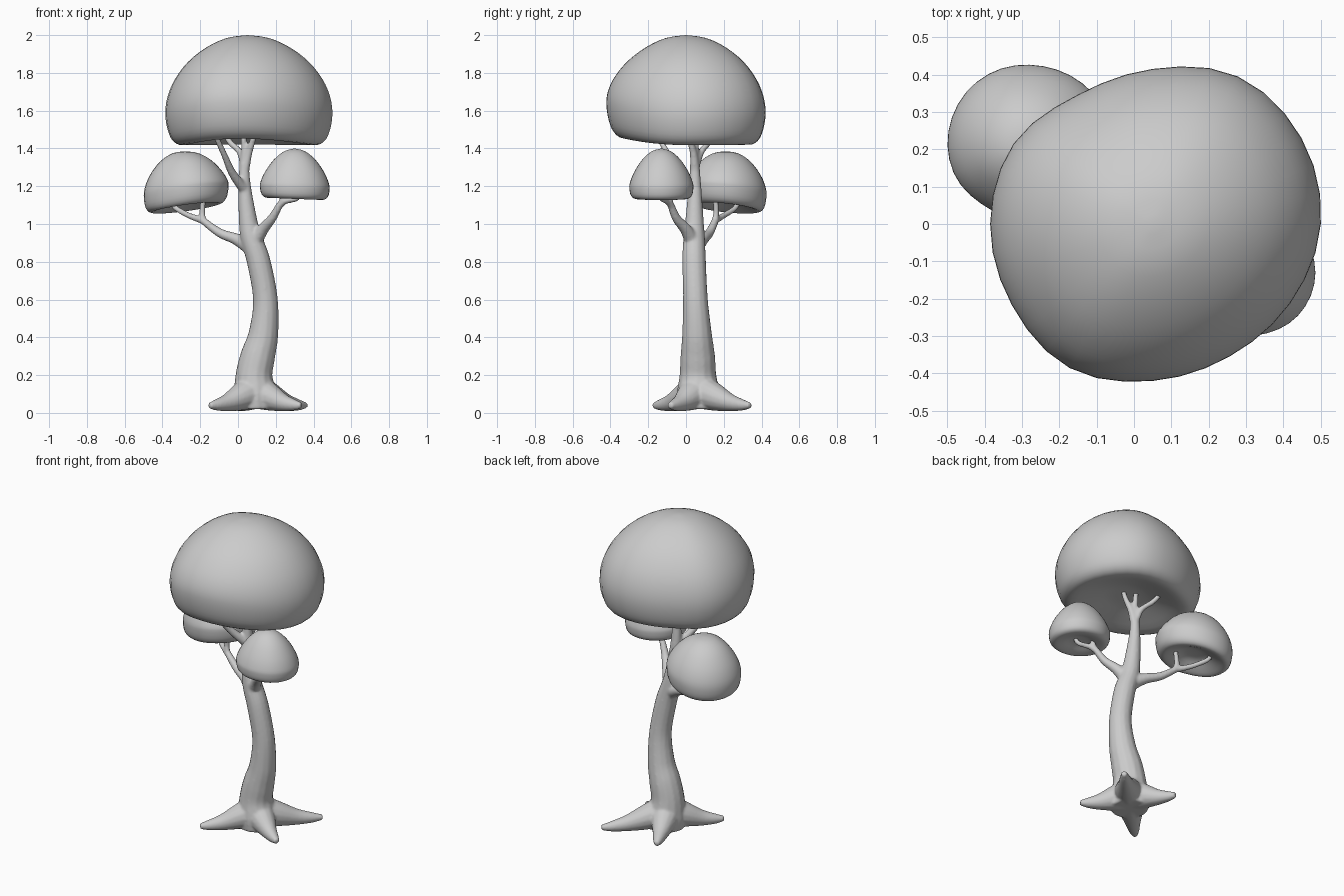
import bpy, bmesh, math
from mathutils import Vector

if "Cube" in bpy.data.objects:
    bpy.data.objects.remove(bpy.data.objects["Cube"])


def spline(pts, steps, closed=False):
    """Catmull-Rom sampling of tuples of any length."""
    n, out = len(pts), []
    get = (lambda i: pts[i % n]) if closed else (lambda i: pts[max(0, min(n - 1, i))])
    for i in range(n if closed else n - 1):
        a, b, c, d = (get(i + k) for k in (-1, 0, 1, 2))
        for s in range(steps):
            t = s / steps
            out.append(tuple(0.5 * (2 * q + (r - p) * t + (2 * p - 5 * q + 4 * r - w) * t * t
                             + (3 * q - p - 3 * r + w) * t ** 3) for p, q, r, w in zip(a, b, c, d)))
    return out if closed else out + [tuple(pts[-1])]


def skin(bm, rings):
    for r0, r1 in zip(rings, rings[1:]):
        n = len(r0)
        for i in range(n):
            bm.faces.new((r0[i], r0[(i + 1) % n], r1[(i + 1) % n], r1[i]))


def finish(bm, name):
    bmesh.ops.recalc_face_normals(bm, faces=bm.faces)
    for f in bm.faces:
        f.smooth = True
    me = bpy.data.meshes.new(name)
    bm.to_mesh(me)
    bm.free()
    ob = bpy.data.objects.new(name, me)
    bpy.context.collection.objects.link(ob)
    return ob


def tube(bm, pts, sides=14):
    """Tapered limb through points (x, y, z, radius)."""
    path = spline(pts, 6)
    pos = [Vector(p[:3]) for p in path]
    u, rings = Vector((0.83, -0.5, 0.2)), []
    for i, p in enumerate(pos):
        t = (pos[min(i + 1, len(pos) - 1)] - pos[max(i - 1, 0)]).normalized()
        u = (u - t * u.dot(t)).normalized()
        v = t.cross(u)
        rings.append([bm.verts.new(p + path[i][3] * (u * math.cos(a) + v * math.sin(a)))
                      for a in (2 * math.pi * k / sides for k in range(sides))])
    skin(bm, rings)
    bm.faces.new(rings[0])
    bm.faces.new(rings[-1])


def canopy(name, cx, cy, radii, profile, lift):
    """Mushroom-like dome: outline radii by angle, profile (scale, z), lift(dx, dy) on the underside."""
    bm = bmesh.new()
    outline = [r[0] for r in spline([(r,) for r in radii], 36 // len(radii) or 1, True)]
    n, prof = len(outline), spline(profile, 3)
    wide = max(range(len(prof)), key=lambda i: prof[i][0])
    rings = []
    for j, (s, z) in enumerate(prof[1:-1], 1):
        w = min(1, j / wide) ** 2
        ring = []
        for k, r in enumerate(outline):
            a = 2 * math.pi * k / n
            dx, dy = s * r * math.cos(a), s * r * math.sin(a)
            ring.append(bm.verts.new((cx + dx, cy + dy, z + w * lift(dx, dy))))
        rings.append(ring)
    skin(bm, rings)
    for ring, z in ((rings[0], profile[0][1]), (rings[-1], profile[-1][1])):
        pole = bm.verts.new((cx, cy, z))
        for i in range(n):
            bm.faces.new((pole, ring[i], ring[(i + 1) % n]))
    return finish(bm, name)


# Trunk, roots and branches, fused into one smooth skin
bm = bmesh.new()
tube(bm, [(.09, .065, .02, .11), (.09, .065, .1, .115), (.085, .063, .2, .098), (.105, .062, .3, .092),
          (.135, .058, .42, .079), (.145, .05, .6, .066), (.11, .043, .8, .063), (.072, .043, .92, .058),
          (.053, .045, 1.02, .049), (.035, .047, 1.2, .034), (.033, .047, 1.32, .025)])
# roots
for x, y in ((.36, .34), (-.15, -.17), (.335, -.085), (-.03, .34)):
    def mix(f):
        return .09 + (x - .09) * f, .065 + (y - .065) * f
    tube(bm, [(*mix(0), .12, .095), (*mix(.3), .085, .075), (*mix(.6), .055, .048),
              (*mix(.85), .042, .03), (*mix(1), .04, .016)])
limbs = [
    # left limb and its two twigs
    [(.065, .05, .88, .045), (-.01, .09, .92, .031), (-.1, .125, .955, .024), (-.2, .16, 1.03, .019)],
    [(-.19, .155, 1.02, .019), (-.26, .2, 1.045, .016), (-.33, .26, 1.085, .015), (-.36, .28, 1.13, .014)],
    [(-.18, .15, 1.01, .018), (-.19, .16, 1.06, .016), (-.18, .155, 1.15, .014)],
    # right limb and its two twigs
    [(.08, .04, .9, .045), (.13, .0, .97, .032), (.18, -.05, 1.03, .024), (.22, -.08, 1.1, .019)],
    [(.215, -.075, 1.09, .018), (.25, -.1, 1.12, .016), (.31, -.13, 1.135, .015), (.33, -.14, 1.17, .014)],
    [(.215, -.075, 1.09, .018), (.235, -.085, 1.13, .015), (.24, -.09, 1.18, .014)],
    # crown twigs
    [(.035, .04, 1.18, .028), (-.03, -.03, 1.27, .022), (-.07, -.09, 1.36, .017), (-.12, -.15, 1.47, .015)],
    [(.033, .047, 1.28, .027), (.055, .04, 1.37, .02), (.08, .02, 1.45, .016), (.095, .01, 1.52, .014)],
    [(.033, .047, 1.3, .025), (.035, .05, 1.4, .019), (.02, .045, 1.52, .014)],
    [(.033, .05, 1.3, .022), (.01, .08, 1.38, .017), (-.04, .12, 1.43, .016), (-.07, .16, 1.48, .014)],
]
for limb in limbs:
    tube(bm, limb)
trunk = finish(bm, "trunk_and_branches")
rm = trunk.modifiers.new("fuse", 'REMESH')
rm.mode, rm.voxel_size, rm.use_smooth_shade = 'VOXEL', .008, True
sm = trunk.modifiers.new("soften", 'SMOOTH')
sm.factor, sm.iterations = .5, 5

# Main crown, raised along its front rim
canopy("main_crown", .05, 0,
       [.45, .46, .456, .415, .40, .43, .435, .435, .445, .42, .41, .425],
       [(0, 2.0), (.25, 1.985), (.5, 1.935), (.72, 1.86), (.88, 1.77), (.97, 1.68), (1, 1.59),
        (.97, 1.5), (.9, 1.44), (.77, 1.42), (.5, 1.455), (.25, 1.485), (0, 1.49)],
       lambda dx, dy: .3 * max(0, -dy) ** 2 - .02 * dx * dx)

# Smaller tilted crowns on the side limbs
canopy("left_crown", -.28, .21, [.23, .22, .215, .22, .22, .215, .2, .215, .225],
       [(0, 1.385), (.3, 1.375), (.6, 1.335), (.85, 1.27), (.98, 1.21), (1, 1.165), (.95, 1.11),
        (.82, 1.085), (.6, 1.1), (.3, 1.13), (0, 1.135)],
       lambda dx, dy: .13 * dx - .1 * dy)
canopy("right_crown", .3, -.13, [.185, .18, .17, .17, .18, .185, .175, .17, .18],
       [(0, 1.4), (.3, 1.385), (.6, 1.34), (.85, 1.275), (.98, 1.22), (1, 1.19), (.95, 1.15),
        (.8, 1.133), (.55, 1.14), (.3, 1.155), (0, 1.16)],
       lambda dx, dy: -.04 * dx)
